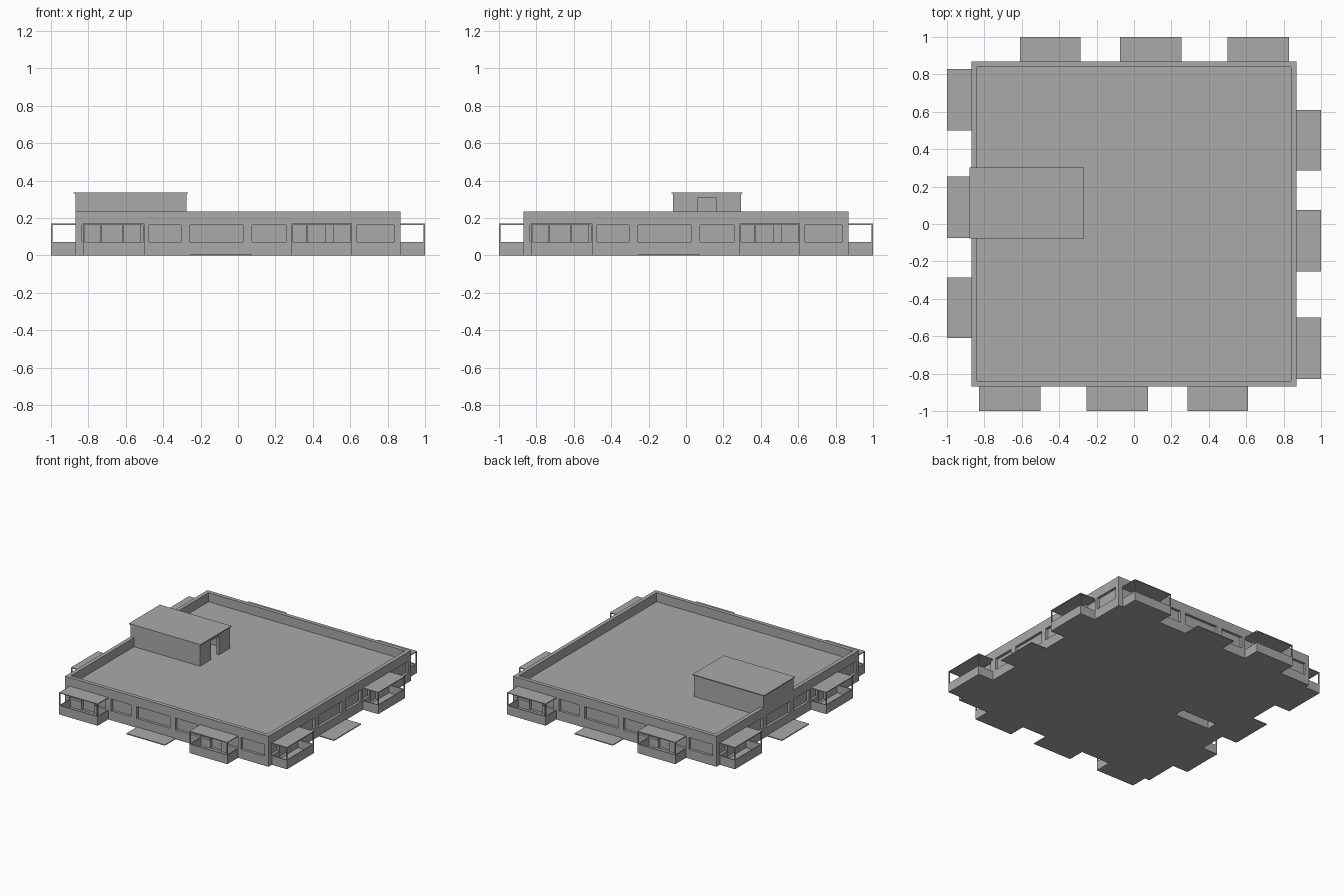
import bpy
from math import pi
from mathutils import Matrix

cube = bpy.data.objects.get("Cube")
if cube:
    bpy.data.objects.remove(cube, do_unlink=True)

grey = bpy.data.materials.new("plain_grey")
grey.use_nodes = True
grey.diffuse_color = (0.4, 0.4, 0.4, 1)
grey.node_tree.nodes["Principled BSDF"].inputs["Base Color"].default_value = (0.4, 0.4, 0.4, 1)


def box(name, x0, x1, y0, y1, z0, z1, turn=0):
    """Axis-aligned box, turned about z by quarter turns."""
    verts = [(x, y, z) for z in (z0, z1) for x, y in ((x0, y0), (x1, y0), (x1, y1), (x0, y1))]
    faces = [(3, 2, 1, 0), (4, 5, 6, 7)]
    faces += [(i, (i + 1) % 4, (i + 1) % 4 + 4, i + 4) for i in range(4)]
    mesh = bpy.data.meshes.new(name)
    mesh.from_pydata(verts, [], faces)
    mesh.transform(Matrix.Rotation(turn * pi / 2, 4, "Z"))
    mesh.materials.append(grey)
    obj = bpy.data.objects.new(name, mesh)
    bpy.context.collection.objects.link(obj)
    return obj


def join(parts, name):
    bpy.ops.object.select_all(action="DESELECT")
    for part in parts:
        part.select_set(True)
    bpy.context.view_layer.objects.active = parts[0]
    bpy.ops.object.join()
    parts[0].name = name
    return parts[0]


def cut(obj, cutter):
    cutter.hide_render = True
    mod = obj.modifiers.new("cut", "BOOLEAN")
    mod.operation = "DIFFERENCE"
    mod.solver = "EXACT"
    mod.object = cutter
    bpy.context.view_layer.objects.active = obj
    bpy.ops.object.modifier_apply(modifier=mod.name)
    bpy.data.objects.remove(cutter, do_unlink=True)


WALL, OUT = 0.87, 1.0
SILL, HEAD, ROOF = 0.072, 0.163, 0.165

# Main block with sunken roof and stairwell
building = box("main_building", -WALL, WALL, -WALL, WALL, 0, 0.235)
cut(building, box("roof_pocket", -0.84, 0.84, -0.84, 0.84, ROOF, 0.3))
cut(building, box("stairwell", -0.72, -0.42, -0.05, 0.03, -0.1, 0.3))

# Recessed windows and balcony doors, the same on each side
windows = [(-0.835, -0.735), (-0.61, -0.525), (-0.475, -0.305), (-0.257, 0.027),
           (0.075, 0.257), (0.285, 0.365), (0.513, 0.61), (0.635, 0.835)]
doors = [(-0.727, -0.618), (0.374, 0.465)]
recesses = []
for turn in range(4):
    for a, b in windows:
        recesses.append(box("window_recess", a, b, -0.9, -0.85, SILL, HEAD, turn))
    for a, b in doors:
        recesses.append(box("door_recess", a, b, -0.9, -0.85, 0.012, HEAD, turn))
cut(building, join(recesses, "recesses"))


def balcony(x0, x1, turn):
    """Floor, low walls, corner posts and a thin canopy."""
    t, front, back = 0.008, -OUT, -WALL
    parts = [
        box("floor", x0, x1, front, back, 0, 0.01, turn),
        box("front_wall", x0, x1, front, front + t, 0, 0.07, turn),
        box("wall_a", x0, x0 + t, front + t, back, 0, 0.07, turn),
        box("wall_b", x1 - t, x1, front + t, back, 0, 0.07, turn),
        box("post_a", x0, x0 + t, front, front + t, 0.07, HEAD, turn),
        box("post_b", x1 - t, x1, front, front + t, 0.07, HEAD, turn),
        box("canopy", x0, x1, front, back, HEAD, 0.169, turn),
    ]
    join(parts, "balcony")


# Two balconies and one entrance slab per side
for turn in range(4):
    balcony(-0.83, -0.5, turn)
    balcony(0.285, 0.61, turn)
    box("entrance_slab", -0.255, 0.075, -OUT, -WALL, 0, 0.007, turn)

# Stair house on the roof with an open doorway
hut = box("stair_house", -0.87, -0.275, -0.07, 0.295, ROOF, 0.33)
cut(hut, box("hut_room", -0.845, -0.295, -0.05, 0.275, 0.1, 0.32))
cut(hut, box("hut_doorway", -0.32, -0.2, 0.065, 0.16, 0.1, 0.31))
box("stair_house_roof", -0.88, -0.267, -0.077, 0.303, 0.33, 0.337)
